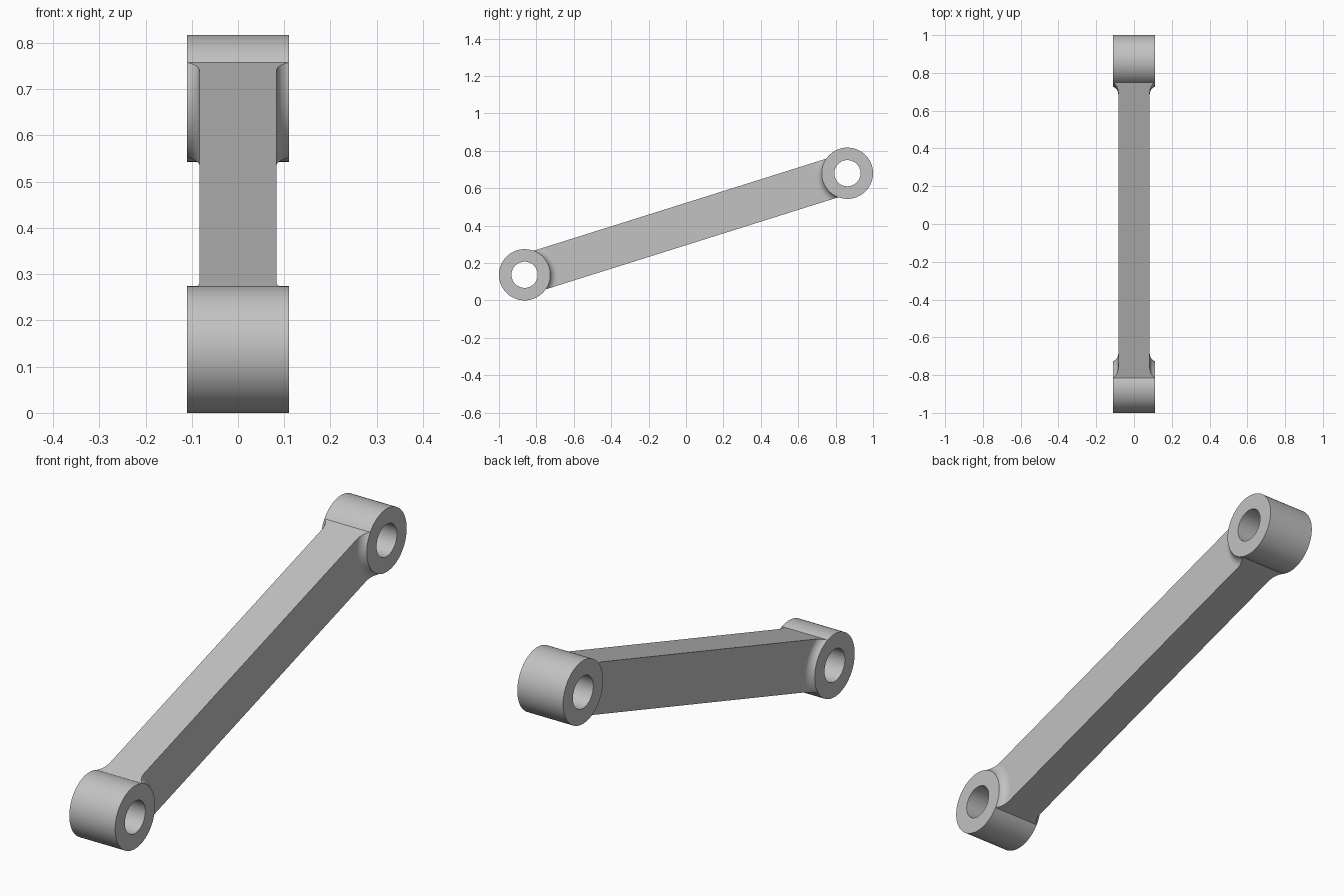
import bpy, bmesh, math
from mathutils import Matrix

if "Cube" in bpy.data.objects:
    bpy.data.objects.remove(bpy.data.objects["Cube"])

EYE_R, HOLE_R, EYE_HALF = 0.137, 0.07, 0.11
BAR_HALF_X, BAR_HALF_H = 0.083, 0.108
EYE_Y, EYE_RISE = 0.863, 0.2715
LENGTH = math.hypot(EYE_Y, EYE_RISE)
SEGMENTS = 96

steel = bpy.data.materials.new("grey_steel")
steel.use_nodes = True
grey = (0.54, 0.54, 0.54, 1)
steel.diffuse_color = grey
steel.node_tree.nodes["Principled BSDF"].inputs["Base Color"].default_value = grey


def make_object(name, bm):
    bmesh.ops.recalc_face_normals(bm, faces=bm.faces)
    mesh = bpy.data.meshes.new(name)
    bm.to_mesh(mesh)
    bm.free()
    mesh.materials.append(steel)
    ob = bpy.data.objects.new(name, mesh)
    bpy.context.collection.objects.link(ob)
    return ob


def box(name, hx, hy, hz):
    bm = bmesh.new()
    bmesh.ops.create_cube(bm, size=2)
    bmesh.ops.scale(bm, vec=(hx, hy, hz), verts=bm.verts)
    return make_object(name, bm)


def lathe(name, profile, y):
    """Solid turned about the x axis from (radius, x) points."""
    bm = bmesh.new()
    rings = []
    for r, x in profile:
        angles = [2 * math.pi * i / SEGMENTS for i in range(SEGMENTS)]
        rings.append([bm.verts.new((x, y + r * math.cos(a), r * math.sin(a))) for a in angles])
    for a, b in zip(rings, rings[1:]):
        for i in range(SEGMENTS):
            j = (i + 1) % SEGMENTS
            bm.faces.new((a[i], a[j], b[j], b[i]))
    bm.faces.new(rings[0])
    bm.faces.new(rings[-1])
    return make_object(name, bm)


helpers = []


def combine(target, tool, operation):
    mod = target.modifiers.new(tool.name, "BOOLEAN")
    mod.operation, mod.object, mod.solver = operation, tool, "EXACT"
    tool.hide_render = True
    helpers.append(tool)


# Concave fillet profile: tangent to the bar side, rising to the eye rim
FILLET = 0.0446
half = [(0.12, 0.10)]
for i in range(11):
    x = 0.1095 + (BAR_HALF_X - 0.0002 - 0.1095) * i / 10
    d = min(FILLET, BAR_HALF_X + FILLET - x)
    half.append((0.178 - math.sqrt(FILLET ** 2 - d ** 2), x))
half.append((0.165, 0.06))
flare_profile = half + [(r, -x) for r, x in reversed(half)]

# Bar with flared ends, trimmed to its height
link = box("connecting_link", BAR_HALF_X, LENGTH + 0.02, 0.2)
for side, y in (("lower", -LENGTH), ("upper", LENGTH)):
    combine(link, lathe(side + "_flare", flare_profile, y), "UNION")
combine(link, box("bar_trim", 0.3, LENGTH, BAR_HALF_H), "INTERSECT")

# Eyes at both ends, then the pin holes
for side, y in (("lower", -LENGTH), ("upper", LENGTH)):
    combine(link, lathe(side + "_eye", [(EYE_R, -EYE_HALF), (EYE_R, EYE_HALF)], y), "UNION")
for side, y in (("lower", -LENGTH), ("upper", LENGTH)):
    combine(link, lathe(side + "_pin_hole", [(HOLE_R, -0.2), (HOLE_R, 0.2)], y), "DIFFERENCE")

# Bake the cuts and drop the helpers
bpy.context.view_layer.update()
graph = bpy.context.evaluated_depsgraph_get()
solid = bpy.data.meshes.new_from_object(link.evaluated_get(graph))
link.modifiers.clear()
link.data = solid
for ob in helpers:
    bpy.data.objects.remove(ob)

# Tilt the link so that its back end is raised
tilt = Matrix.Rotation(math.atan2(EYE_RISE, EYE_Y), 4, "X")
solid.transform(Matrix.Translation((0, 0, EYE_R + EYE_RISE)) @ tilt)

# Smooth round surfaces, crisp edges
bpy.ops.object.select_all(action="DESELECT")
link.select_set(True)
bpy.context.view_layer.objects.active = link
bpy.ops.object.shade_smooth_by_angle(angle=math.radians(25))
weighted = link.modifiers.new("weighted_normals", "WEIGHTED_NORMAL")
weighted.keep_sharp = True
